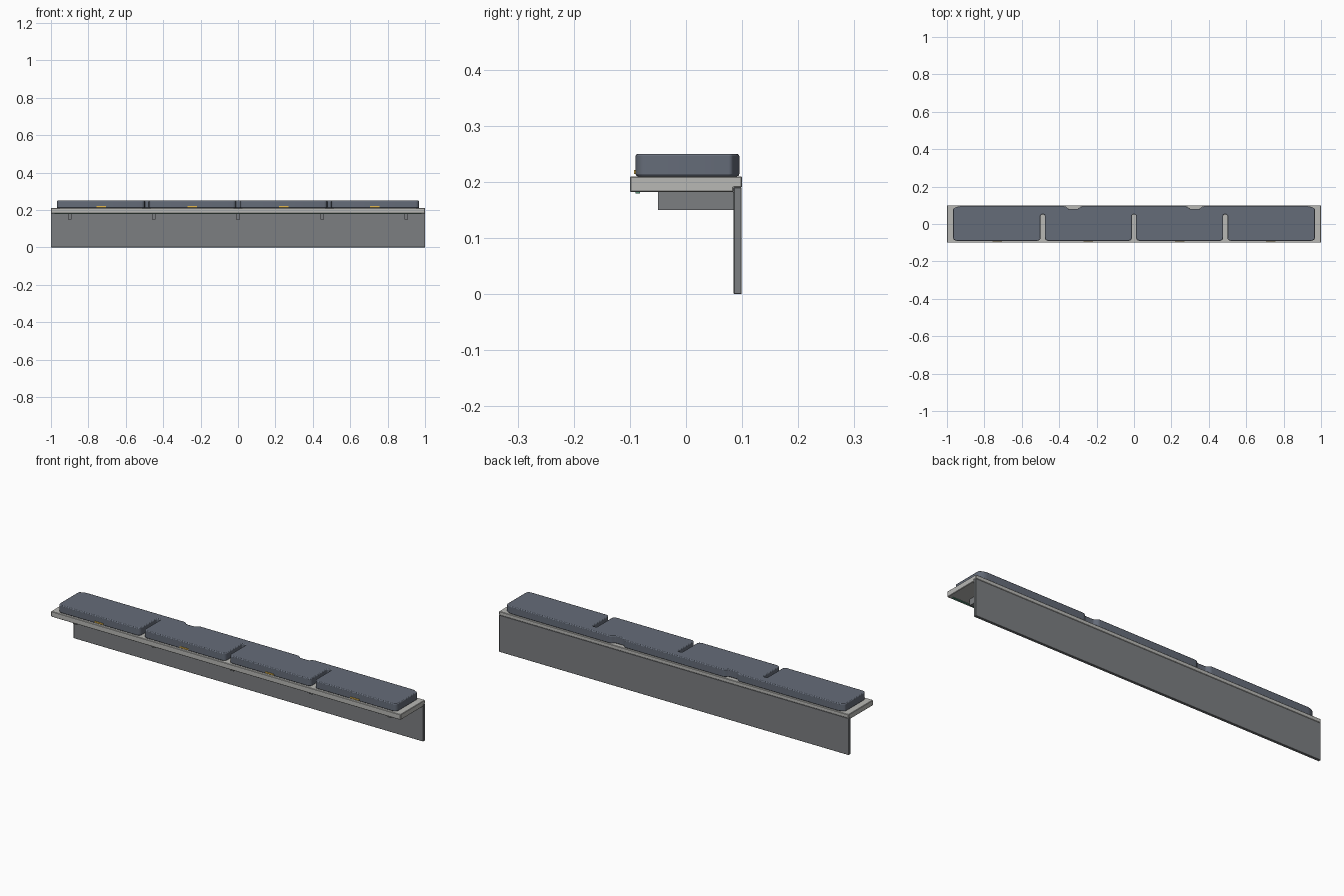
import bpy, bmesh, math
from mathutils import Vector

if "Cube" in bpy.data.objects:
    bpy.data.objects.remove(bpy.data.objects["Cube"])


def material(name, rgb):
    m = bpy.data.materials.new(name)
    m.diffuse_color = (*rgb, 1)
    m.use_nodes = True
    m.node_tree.nodes["Principled BSDF"].inputs["Base Color"].default_value = m.diffuse_color
    return m


shelf_mat = material("light_grey", (0.48, 0.48, 0.46))
panel_mat = material("mid_grey", (0.2, 0.21, 0.22))
pad_mat = material("slate", (0.13, 0.15, 0.19))
tab_mat = material("amber", (0.8, 0.5, 0.08))
strip_mat = material("green", (0.1, 0.3, 0.2))


def prism(name, pts, direction, mat, bevel=0.0, segments=1, angle=50):
    """Extrude a closed 3D polygon along a direction."""
    bm = bmesh.new()
    face = bm.faces.new([bm.verts.new(p) for p in pts])
    res = bmesh.ops.extrude_face_region(bm, geom=[face])
    moved = [v for v in res["geom"] if isinstance(v, bmesh.types.BMVert)]
    bmesh.ops.translate(bm, verts=moved, vec=direction)
    bmesh.ops.recalc_face_normals(bm, faces=bm.faces)
    me = bpy.data.meshes.new(name)
    bm.to_mesh(me)
    bm.free()
    ob = bpy.data.objects.new(name, me)
    bpy.context.collection.objects.link(ob)
    me.materials.append(mat)
    if bevel:
        mod = ob.modifiers.new("edge_bevel", 'BEVEL')
        mod.width, mod.segments = bevel, segments
        mod.limit_method, mod.angle_limit = 'ANGLE', math.radians(angle)
    return ob


def box(name, x0, x1, y0, y1, z0, z1, mat, bevel=0.0):
    pts = [(x0, y0, z0), (x1, y0, z0), (x1, y1, z0), (x0, y1, z0)]
    return prism(name, pts, (0, 0, z1 - z0), mat, bevel)


def rounded(corners, steps=4):
    """Outline from (x, y, radius) corners, each filleted with a curve."""
    out = []
    n = len(corners)
    for i, (x, y, r) in enumerate(corners):
        p = Vector((x, y))
        if r == 0:
            out.append(p)
            continue
        a = p + (Vector(corners[i - 1][:2]) - p).normalized() * r
        b = p + (Vector(corners[(i + 1) % n][:2]) - p).normalized() * r
        k = 0.61  # pull so that the curve is close to a circular arc
        for s in range(steps + 1):
            t = s / steps
            u = 1 - t
            ca, cb = a.lerp(p, 0.9 * k), b.lerp(p, 0.9 * k)
            out.append(a * u**3 + ca * 3 * u * u * t + cb * 3 * u * t * t + b * t**3)
    return out


# Shelf board, rebated at the back for the upright panel
section = [(-0.1, 0.182), (0.085, 0.182), (0.085, 0.19), (0.1, 0.19), (0.1, 0.21), (-0.1, 0.21)]
prism("shelf_board", [(-1, y, z) for y, z in section], (2, 0, 0), shelf_mat, 0.002)

# Upright back panel
box("back_panel", -1, 1, 0.085, 0.099, 0, 0.19, panel_mat, 0.001)

# Support brackets under the shelf
for i in range(5):
    x = -0.9 + 0.45 * i
    box(f"bracket_{i + 1}", x - 0.01, x + 0.01, -0.05, 0.085, 0.15, 0.182, panel_mat)

# Thin strip under the front edge
box("under_strip", -0.98, 0.98, -0.09, -0.082, 0.179, 0.182, strip_mat)

# Padded top: one outline with front slots and rear notches
front, back, slot_end = -0.09, 0.095, 0.05
outline = [(-0.968, front, 0.02)]
for x in (-0.488, 0, 0.488):
    outline += [(x - 0.011, front, 0.018), (x - 0.011, slot_end, 0.006),
                (x + 0.011, slot_end, 0.006), (x + 0.011, front, 0.018)]
outline += [(0.968, front, 0.02), (0.968, 0.081, 0.005), (0.94, back, 0.012)]
for x in (0.325, -0.325):
    outline += [(x + 0.041, back, 0.008), (x + 0.024, 0.079, 0.005),
                (x - 0.024, 0.079, 0.005), (x - 0.041, back, 0.008)]
outline += [(-0.94, back, 0.012), (-0.968, 0.081, 0.005)]
pad = prism("padded_top", [(p.x, p.y, 0.21) for p in rounded(outline)],
            (0, 0, 0.04), pad_mat, 0.004, 2, 60)
bpy.context.view_layer.objects.active = pad
pad.select_set(True)
bpy.ops.object.shade_smooth_by_angle(angle=math.radians(30))

# Small amber tabs on the front of each pad
for i, x in enumerate((-0.732, -0.244, 0.244, 0.732)):
    box(f"tab_{i + 1}", x - 0.025, x + 0.025, -0.093, -0.085, 0.214, 0.221, tab_mat)
